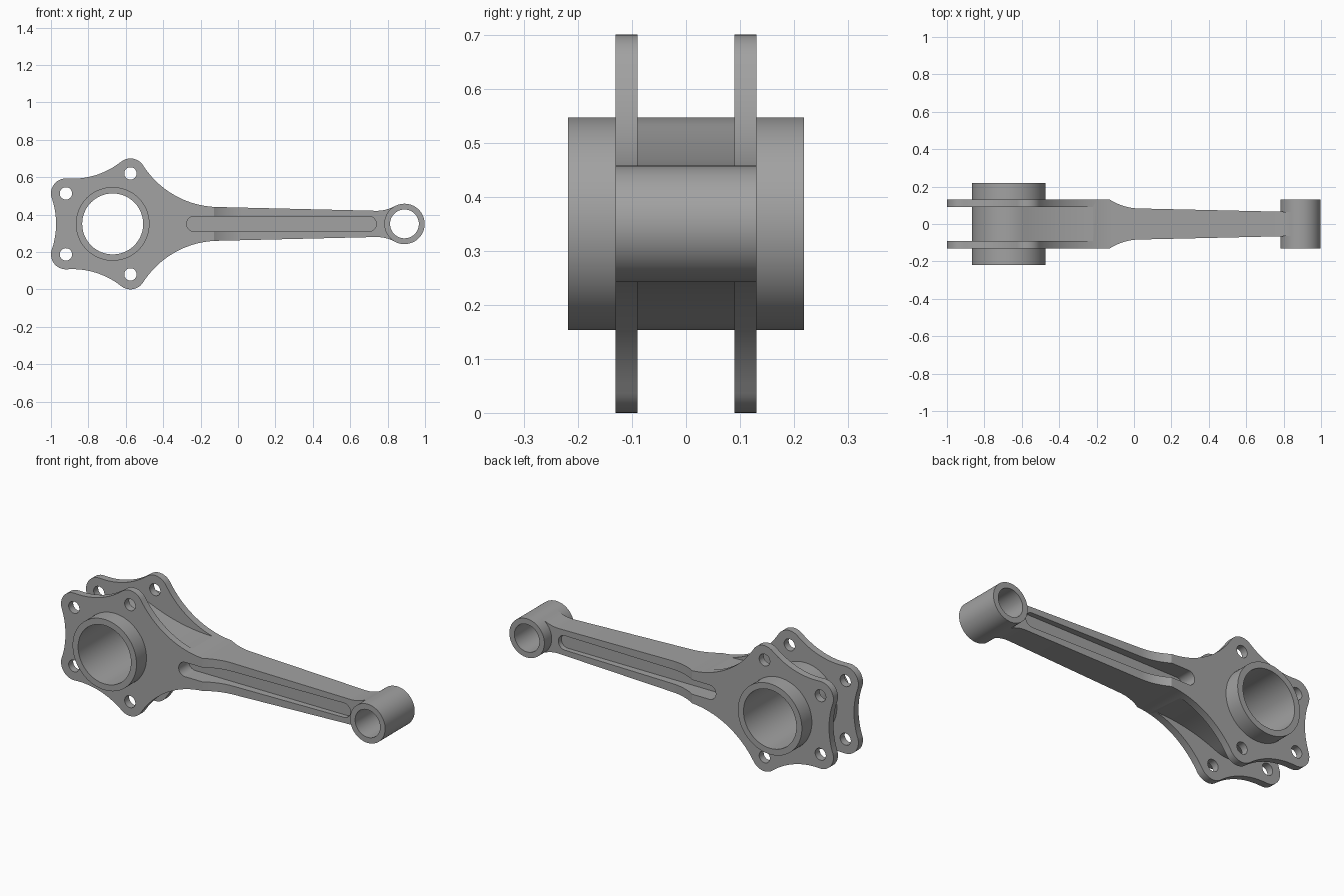
import bpy, bmesh, math
from mathutils import Vector

if "Cube" in bpy.data.objects:
    bpy.data.objects.remove(bpy.data.objects["Cube"], do_unlink=True)

MID = 0.35                       # height of the rod's centre line
V = Vector
BIG, SMALL = V((-0.67, 0)), V((0.89, 0))
BIG_R, SMALL_R, LOBE_R = 0.197, 0.108, 0.08
LOBE_A, LOBE_B = V((-0.92, 0.163)), V((-0.575, 0.27))

steel = bpy.data.materials.new("satin_steel")
steel.use_nodes = True
GREY = (0.36, 0.36, 0.36, 1)
steel.diffuse_color = GREY
steel.node_tree.nodes["Principled BSDF"].inputs["Base Color"].default_value = GREY


def arc(c, p, q, n=14):
    """Points on the shorter arc about c from p to q."""
    a, b = (math.atan2(*(t - c).yx) for t in (p, q))
    d = (b - a + math.pi) % math.tau - math.pi
    r = (p - c).length
    return [c + r * V((math.cos(a + d * i / n), math.sin(a + d * i / n))) for i in range(n + 1)]


def toward(c, target, r):
    return c + (target - c).normalized() * r


def fillet_centre(a, b, reach):
    """Point at distance reach from a and b, left of the way from a to b."""
    half = (b - a) / 2
    return a + half + V((-half.y, half.x)).normalized() * math.sqrt(reach ** 2 - half.length ** 2)


def mirrored(upper):
    return upper + [V((p.x, -p.y)) for p in reversed(upper) if abs(p.y) > 1e-5]


def prism(name, pts, half, along_z=False):
    """Extrude an outline both ways along y, or along z."""
    place = (lambda p, h: (p.x, p.y, MID + h)) if along_z else (lambda p, h: (p.x, h, MID + p.y))
    bm = bmesh.new()
    low, high = half if isinstance(half, tuple) else (-half, half)
    face = bm.faces.new([bm.verts.new(place(p, low)) for p in pts])
    ext = bmesh.ops.extrude_face_region(bm, geom=[face])["geom"]
    step = V(place(pts[0], high)) - V(place(pts[0], low))
    bmesh.ops.translate(bm, vec=step, verts=[g for g in ext if isinstance(g, bmesh.types.BMVert)])
    bmesh.ops.recalc_face_normals(bm, faces=bm.faces)
    mesh = bpy.data.meshes.new(name)
    bm.to_mesh(mesh)
    bm.free()
    mesh.materials.append(steel)
    obj = bpy.data.objects.new(name, mesh)
    bpy.context.collection.objects.link(obj)
    return obj


def circle(c, r, n=72):
    return [c + r * V((math.cos(math.tau * i / n), math.sin(math.tau * i / n))) for i in range(n)]


def activate(obj):
    bpy.ops.object.select_all(action='DESELECT')
    obj.select_set(True)
    bpy.context.view_layer.objects.active = obj


def carve(obj, cutter, operation='DIFFERENCE'):
    cutter.hide_render = True
    activate(obj)
    mod = obj.modifiers.new("carve", 'BOOLEAN')
    mod.operation, mod.solver, mod.object = operation, 'EXACT', cutter
    bpy.ops.object.modifier_apply(modifier=mod.name)
    bpy.data.objects.remove(cutter, do_unlink=True)


def finish(obj):
    activate(obj)
    bpy.ops.object.shade_smooth_by_angle(angle=math.radians(25))


# Side outline: lobed flange, neck, tapering shank
scoop = 0.42
left_c = fillet_centre(V((LOBE_A.x, -LOBE_A.y)), LOBE_A, LOBE_R + scoop)
top_c = fillet_centre(LOBE_A, LOBE_B, LOBE_R + scoop)
neck_start, neck_c = V((-0.1, 0.09)), V((-0.1, 0.574))
tip_start, tip_c = V((0.74, 0.07)), V((0.74, 0.277))
a0, a1 = toward(LOBE_A, left_c, LOBE_R), toward(LOBE_A, top_c, LOBE_R)
b0, b1 = toward(LOBE_B, top_c, LOBE_R), toward(LOBE_B, neck_c, LOBE_R)
runs = [arc(left_c, left_c + V((scoop, 0)), a0), arc(LOBE_A, a0, a1), arc(top_c, a1, b0),
        arc(LOBE_B, b0, b1), arc(neck_c, b1, neck_start, 24),
        arc(tip_c, tip_start, toward(SMALL, tip_c, SMALL_R), 8)]
upper = []
for run in runs:
    upper += [p for p in run if not upper or (p - upper[-1]).length > 1e-5]
body = prism("rod_body", mirrored(upper), 0.13)

# Thickness seen from above: wide flange easing into a slim shank
ease = [V((0.03 - 0.16 * t / 10, 0.083 + 0.047 * (t / 10) ** 2)) for t in range(10, -1, -1)]
ease[0].y = 0.131
plan = [V((-1.1, 0.131))] + ease + [V((0.95, 0.062))]
carve(body, prism("thickness_cutter", mirrored(plan), 0.6, True), 'INTERSECT')

# Gap between the two flange plates, leaving a hub and a flared web
web_c, web_end = V((-0.22, 1.055)), V((-0.22, 0.105))
hub_t = toward(BIG, web_c, BIG_R)
floor = [V((-0.2, 0.105))] + arc(web_c, web_end, hub_t, 20) + arc(BIG, hub_t, BIG - V((BIG_R, 0)), 24)[1:]
frame = [V((-1.2, 0.6)), V((-0.2, 0.6))]
gap = mirrored(floor) + [V((p.x, -p.y)) for p in reversed(frame)] + frame
carve(body, prism("gap_cutter", gap, 0.09))

# Long rounded pocket on both faces, leaving a thin web
r = 0.04
right_end = arc(V((0.70, 0)), V((0.70, -r)), V((0.70 + r, 0)), 8) + arc(V((0.70, 0)), V((0.70 + r, 0)), V((0.70, r)), 8)[1:]
left_end = [V((0.465 - p.x, -p.y)) for p in right_end]
for side in ((0.04, 0.3), (-0.3, -0.04)):
    carve(body, prism("pocket_cutter", right_end + left_end, side))

# Pin holes in the lobes, and seats for the two bushes
for lobe in (LOBE_A, LOBE_B):
    for s in (1, -1):
        carve(body, prism("pin_hole_cutter", circle(V((lobe.x, s * lobe.y)), 0.033, 32), 0.3))
carve(body, prism("big_seat_cutter", circle(BIG, 0.18), 0.3))
carve(body, prism("small_seat_cutter", circle(SMALL, 0.092), 0.3))
finish(body)

# Bearing rings at both ends
for name, c, outer, inner, half in (("big_end_ring", BIG, BIG_R, 0.163, 0.218),
                                    ("small_end_ring", SMALL, SMALL_R, 0.077, 0.13)):
    ring = prism(name, circle(c, outer), half)
    carve(ring, prism("bore_cutter", circle(c, inner), 0.4))
    finish(ring)
